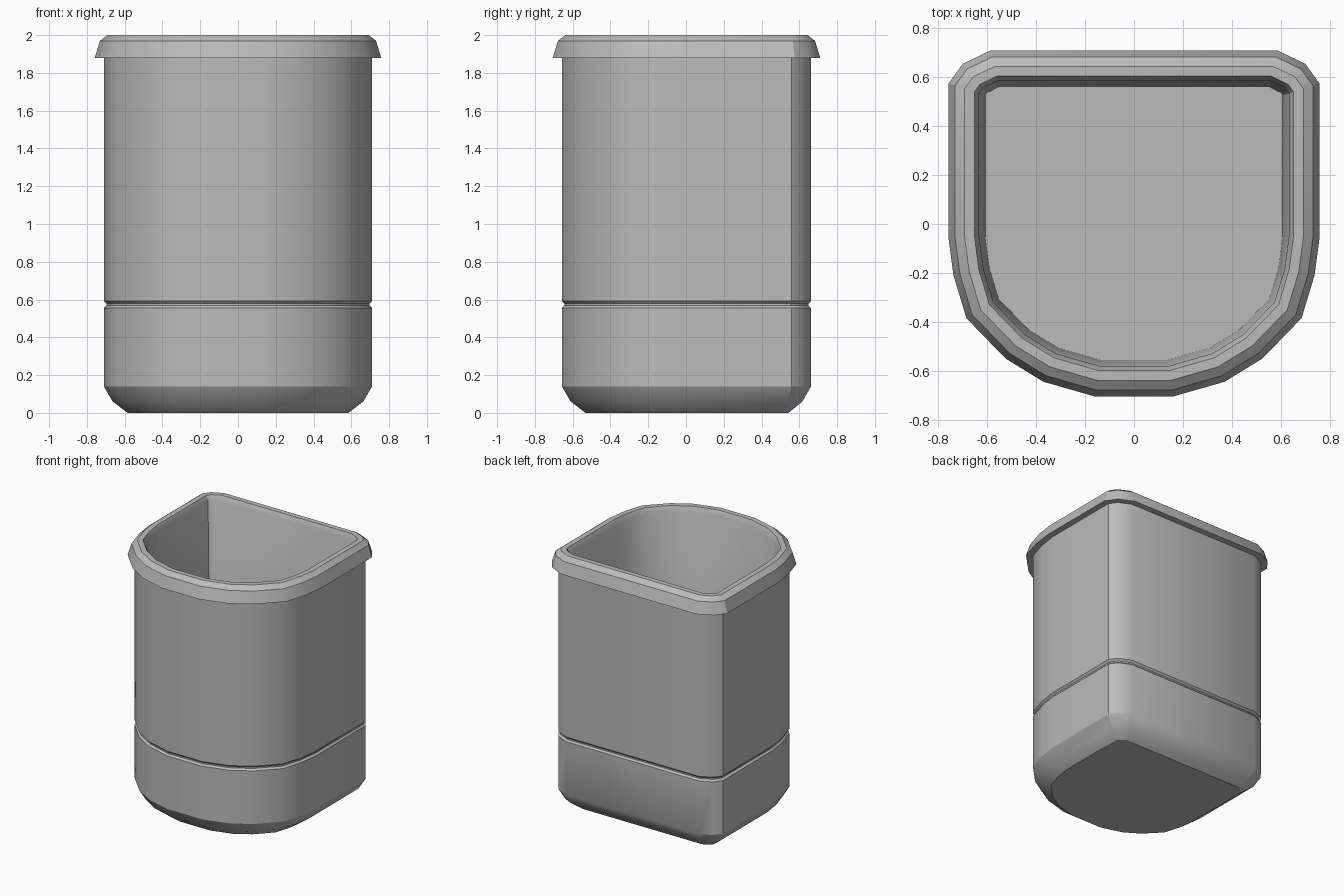
import bpy, bmesh, math
from mathutils import Vector

cube = bpy.data.objects.get("Cube")
if cube:
    bpy.data.objects.remove(cube, do_unlink=True)

# Single grey plastic
grey = bpy.data.materials.new("grey_plastic")
grey.use_nodes = True
colour = (0.5, 0.5, 0.5, 1)
grey.diffuse_color = colour
grey.node_tree.nodes["Principled BSDF"].inputs["Base Color"].default_value = colour

# D-shaped plan at the rim lip: rounded front, small back corners
half = [(0.16, -0.705), (0.37, -0.645), (0.525, -0.55), (0.685, -0.385),
        (0.738, -0.21), (0.758, -0.06), (0.758, 0.575), (0.70, 0.655), (0.585, 0.71)]
plan = [Vector(p) for p in half] + [Vector((-x, y)) for x, y in reversed(half)]


def inset(points, d):
    """Move every side of a counter-clockwise outline inward by d."""
    out = []
    for i, p in enumerate(points):
        a = (p - points[i - 1]).normalized()
        b = (points[(i + 1) % len(points)] - p).normalized()
        na, nb = Vector((-a.y, a.x)), Vector((-b.y, b.x))
        out.append(p + (na + nb) * (d / (1 + na.dot(nb))))
    return out


def loft(name, profile):
    """Skin rings given as (inset, height, scale) and cap both ends."""
    bm = bmesh.new()
    rings = []
    for d, z, s in profile:
        rings.append([bm.verts.new((p.x * s, 0.04 + (p.y - 0.04) * s, z))
                      for p in inset(plan, d)])
    n = len(plan)
    for low, high in zip(rings, rings[1:]):
        for i in range(n):
            j = (i + 1) % n
            bm.faces.new((low[i], low[j], high[j], high[i]))
    bm.faces.new(rings[0][::-1])
    bm.faces.new(rings[-1])
    bmesh.ops.recalc_face_normals(bm, faces=bm.faces)
    mesh = bpy.data.meshes.new(name)
    bm.to_mesh(mesh)
    bm.free()
    mesh.materials.append(grey)
    obj = bpy.data.objects.new(name, mesh)
    bpy.context.collection.objects.link(obj)
    bpy.ops.object.select_all(action='DESELECT')
    obj.select_set(True)
    bpy.context.view_layer.objects.active = obj
    bpy.ops.object.shade_smooth_by_angle(angle=math.radians(30))
    return obj


BODY = 0.048
loft("bin", [
    # chamfered base
    (0.13, 0.0, 0.93), (0.088, 0.06, 0.99), (BODY, 0.14, 1),
    # groove around the body
    (BODY, 0.555, 1), (BODY + 0.013, 0.568, 1), (BODY + 0.013, 0.578, 1), (BODY, 0.592, 1),
    # flared rim
    (BODY, 1.88, 1), (0, 1.88, 1), (0.027, 1.97, 1), (0.066, 2.0, 1),
    # inner edge, tapered wall and floor
    (0.106, 2.0, 1), (0.125, 1.96, 1), (0.15, 0.08, 1)])
